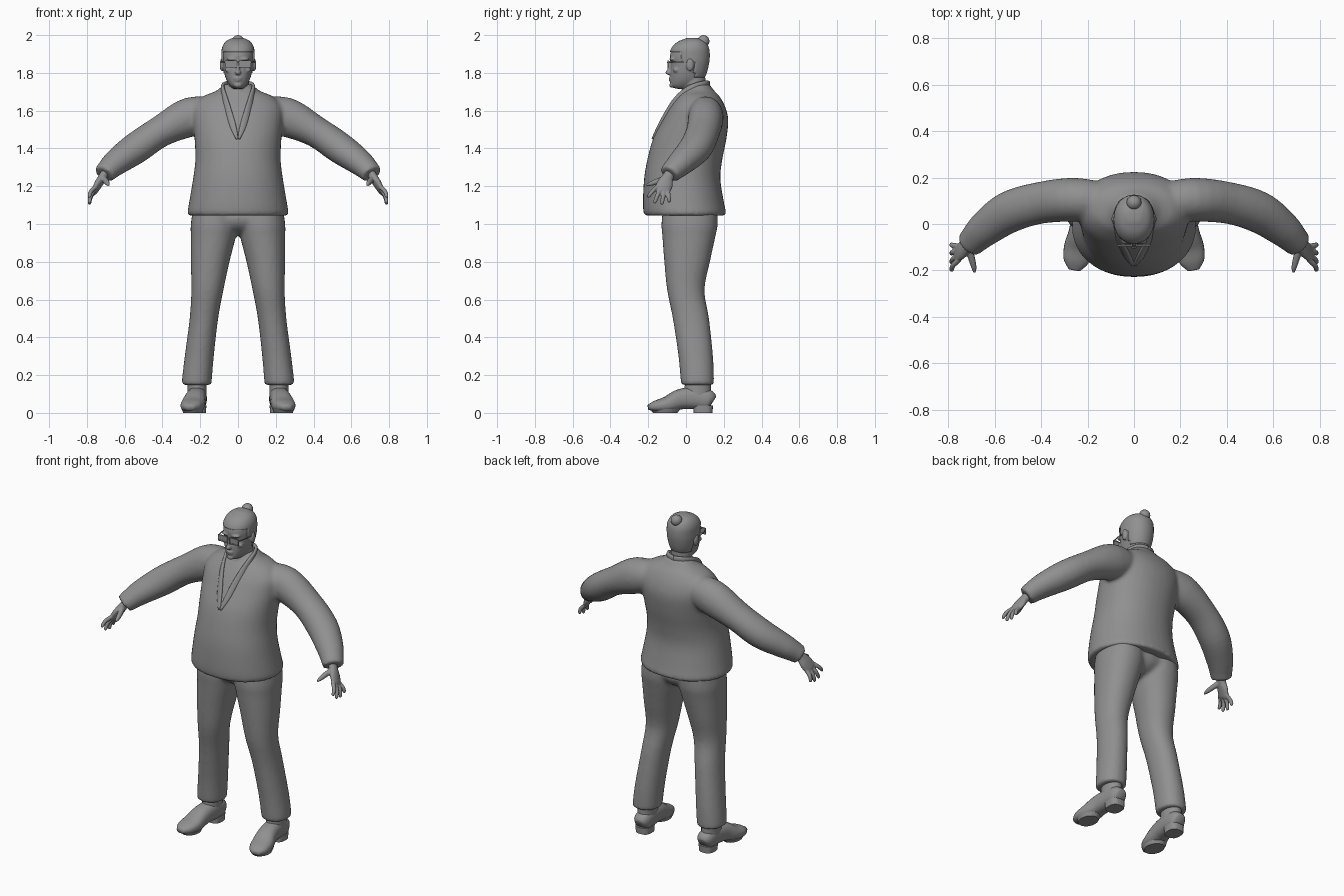
import bpy, bmesh
from math import cos, sin, pi, copysign
from mathutils import Vector, Matrix

cube = bpy.data.objects.get("Cube")
if cube:
    bpy.data.objects.remove(cube, do_unlink=True)

grey = bpy.data.materials.new("plain grey")
grey.use_nodes = True
colour = (0.28, 0.28, 0.28, 1)
grey.diffuse_color = colour
for node in grey.node_tree.nodes:
    if node.type == 'BSDF_PRINCIPLED':
        node.inputs["Base Color"].default_value = colour


def dense(rings, steps):
    """Catmull-Rom interpolation through rings of numbers."""
    out = []
    for i in range(len(rings) - 1):
        a, b, c, d = (rings[max(0, min(len(rings) - 1, i + k))] for k in (-1, 0, 1, 2))
        for s in range(steps):
            t = s / steps
            out.append([q + 0.5 * t * (r - p + t * (2 * p - 5 * q + 4 * r - w + t * (3 * (q - r) + w - p)))
                        for p, q, r, w in zip(a, b, c, d)])
    return out + [list(rings[-1])]


def loft(bm, rings, ref=None, segs=24, steps=4, power=2.0):
    """Closed tube through (x, y, z, radius_u, radius_v); level rings if ref is None."""
    rows = dense(rings, steps)
    pts = [Vector(r[:3]) for r in rows]
    loops = []
    for i, r in enumerate(rows):
        u, v = Vector((1, 0, 0)), Vector((0, 1, 0))
        if ref:
            t = (pts[min(i + 1, len(pts) - 1)] - pts[max(i - 1, 0)]).normalized()
            u = t.cross(Vector(ref(pts[i]) if callable(ref) else ref)).normalized()
            v = t.cross(u)
        loop = []
        for k in range(segs):
            c, s = cos(2 * pi * k / segs), sin(2 * pi * k / segs)
            c, s = (copysign(abs(w) ** (2 / power), w) for w in (c, s))
            loop.append(bm.verts.new(pts[i] + u * (c * max(r[3], .001)) + v * (s * max(r[4], .001))))
        loops.append(loop)
    for a, b in zip(loops, loops[1:]):
        for k in range(segs):
            n = (k + 1) % segs
            bm.faces.new((a[k], a[n], b[n], b[k]))
    bm.faces.new(loops[0][::-1])
    bm.faces.new(loops[-1])


def ball(bm, loc, size):
    bmesh.ops.create_uvsphere(bm, u_segments=20, v_segments=12, radius=1,
                              matrix=Matrix.Translation(loc) @ Matrix.Diagonal((*size, 1)))


def box(bm, loc, size):
    bmesh.ops.create_cube(bm, size=1, matrix=Matrix.Translation(loc) @ Matrix.Diagonal((*size, 1)))


def make(name, bm, mirror=False, voxel=0, relax=0, smooth=True):
    bmesh.ops.recalc_face_normals(bm, faces=bm.faces[:])
    mesh = bpy.data.meshes.new(name)
    bm.to_mesh(mesh)
    bm.free()
    mesh.materials.append(grey)
    for p in mesh.polygons:
        p.use_smooth = smooth
    obj = bpy.data.objects.new(name, mesh)
    bpy.context.scene.collection.objects.link(obj)
    if mirror:
        obj.modifiers.new("mirror", 'MIRROR').use_mirror_merge = False
    if voxel:
        m = obj.modifiers.new("fuse", 'REMESH')
        m.mode, m.voxel_size, m.use_smooth_shade = 'VOXEL', voxel, True
        m = obj.modifiers.new("relax", 'SMOOTH')
        m.factor, m.iterations = 0.5, relax
    return obj


def level(z, front, back, inner, outer):
    """Level ring from its four extents."""
    return ((inner + outer) / 2, (front + back) / 2, z, (outer - inner) / 2, (back - front) / 2)


# Jacket: body and sleeves fused together
bm = bmesh.new()
body = [(1.045, -.218, .208, .262), (1.06, -.225, .212, .268), (1.12, -.228, .2, .258),
        (1.24, -.222, .182, .238), (1.34, -.205, .192, .226), (1.45, -.175, .214, .23),
        (1.55, -.125, .224, .24), (1.62, -.085, .208, .235), (1.675, -.045, .178, .185),
        (1.705, -.022, .15, .115), (1.74, .0, .125, .075)]
loft(bm, [level(z, f, b, -w, w) for z, f, b, w in body], segs=40, power=2.15)
for s in (1, -1):
    loft(bm, [(s * x, y, z, a, b) for x, y, z, a, b in (
        (.10, .09, 1.59, .08, .075), (.25, .105, 1.568, .094, .104), (.41, .09, 1.49, .09, .083),
        (.54, .05, 1.402, .09, .083), (.64, -.02, 1.33, .077, .07), (.69, -.068, 1.285, .064, .058),
        (.71, -.088, 1.262, .06, .054))], ref=(0, 0, 1))
jacket = make("jacket", bm, voxel=.011, relax=6)

# Lapels: a flat band round the neck and down to the closing point
solid = jacket.evaluated_get(bpy.context.evaluated_depsgraph_get())
path = [(0, .118, 1.742), (.05, .1, 1.742), (.078, .05, 1.73), (.08, .0, 1.705)]
for x, z in ((.068, 1.66), (.05, 1.6), (.027, 1.52), (.004, 1.45)):
    hit, loc, normal, index = solid.ray_cast(Vector((x, -1, z)), Vector((0, 1, 0)))
    path.append((x, loc.y if hit else -.15, z))
bm = bmesh.new()
loft(bm, [(*p, .017 if p[2] > 1.5 else .007, .009) for p in path],
     ref=lambda p: (p.x, p.y - .04, 0), segs=12, power=3)
make("lapels", bm, mirror=True)

# Shirt collar
bm = bmesh.new()
loft(bm, [(0, .035, 1.65, .08, .085), (0, .042, 1.70, .071, .07), (0, .045, 1.72, .066, .064)], segs=32)
make("shirt_collar", bm)

# Trousers: two legs fused at the seat
bm = bmesh.new()
legs = [(1.10, -.12, .165, .0, .235), (1.0, -.13, .168, .0, .25), (.93, -.125, .155, .012, .25),
        (.8, -.115, .127, .045, .25), (.65, -.10, .098, .077, .247), (.5, -.07, .122, .105, .256),
        (.3, -.04, .143, .128, .282), (.17, -.028, .148, .139, .297), (.148, -.022, .144, .143, .293)]
for s in (1, -1):
    loft(bm, [(s * r[0], *r[1:]) for r in (level(*g) for g in legs)], segs=32, power=2.15)
ball(bm, (0, .02, 1.03), (.2, .142, .092))
make("trousers", bm, voxel=.011, relax=5)

# Shoes
bm = bmesh.new()
loft(bm, [(.215, .142, .058, .03, .03), (.215, .12, .068, .048, .053), (.217, .05, .078, .052, .058),
          (.225, -.03, .072, .055, .054), (.238, -.10, .045, .063, .042), (.25, -.16, .035, .054, .03),
          (.257, -.198, .03, .025, .014)], ref=(0, 0, 1), power=2.4)
loft(bm, [(.217, .06, .08, .05, .075), (.217, .062, .13, .05, .07), (.217, .065, .2, .052, .068)])
make("shoes", bm, mirror=True)

# Shoe heels and soles
bm = bmesh.new()
loft(bm, [(.215, .09, 0, .045, .05), (.215, .09, .04, .048, .053)], steps=1, power=2.8)
loft(bm, [(.24, -.11, 0, .05, .065), (.24, -.11, .02, .058, .08)], steps=1)
make("shoe_heels", bm, mirror=True, smooth=False)

# Hands: palm, four fingers and thumb
bm = bmesh.new()
out = (.85, .2, .4)
loft(bm, [(.69, -.068, 1.29, .028, .024), (.715, -.095, 1.25, .03, .023), (.737, -.11, 1.215, .042, .021),
          (.757, -.125, 1.18, .041, .016), (.762, -.13, 1.17, .034, .01)], ref=out)
tips = [(-.203, 1.142), (-.168, 1.11), (-.128, 1.103), (-.088, 1.116)]
for k, (y, z) in enumerate(tips):
    start = Vector((.752, -.153 + .019 * k, 1.198 - .008 * k))
    end = Vector((.79, y, z))
    joint = start.lerp(end, .5) + Vector((.008, 0, .002))
    loft(bm, [(*start, .012, .012), (*joint, .0115, .0115), (*start.lerp(end, .9), .0095, .0095),
              (*end, .004, .004)], ref=out, segs=12)
loft(bm, [(.715, -.1, 1.245, .016, .016), (.7, -.145, 1.228, .016, .015), (.69, -.185, 1.214, .012, .012),
          (.686, -.21, 1.205, .005, .005)], ref=(1, 0, 0), segs=12)
make("hands", bm, mirror=True, voxel=.004, relax=3)

# Head with neck, ears and facial features
skull = [(1.716, -.055, .03, .024), (1.732, -.08, .06, .042), (1.76, -.083, .085, .06),
         (1.80, -.083, .105, .073), (1.85, -.08, .117, .081), (1.89, -.085, .121, .083),
         (1.93, -.072, .117, .08), (1.96, -.042, .1, .064), (1.977, 0, .068, .036),
         (1.981, .02, .045, .012)]
skull = [level(z, f, b, -w, w) for z, f, b, w in skull]
bm = bmesh.new()
loft(bm, skull, segs=32, power=2.15)
loft(bm, [(0, .055, 1.62, .07, .07), (0, .046, 1.70, .062, .06), (0, .042, 1.79, .058, .06)])
ball(bm, (0, -.089, 1.802), (.016, .021, .013))
ball(bm, (0, -.084, 1.83), (.009, .015, .034))
ball(bm, (0, -.083, 1.772), (.022, .01, .005))
ball(bm, (0, -.081, 1.761), (.019, .01, .006))
ball(bm, (0, -.073, 1.735), (.022, .016, .014))
for s in (1, -1):
    ball(bm, (s * .03, -.072, 1.873), (.03, .016, .009))
    ball(bm, (s * .05, -.052, 1.815), (.018, .016, .014))
    ball(bm, (s * .086, .022, 1.842), (.011, .02, .034))
make("head", bm, voxel=.005, relax=3)

# Hair: a shell over the skull, trimmed at the hairline
bm = bmesh.new()
loft(bm, skull, segs=48, steps=6, power=2.15)
bmesh.ops.recalc_face_normals(bm, faces=bm.faces[:])
bm.normal_update()
for v, n in [(v, v.normal.copy()) for v in bm.verts]:
    v.co += n * .005


def bare(p):
    behind_ear = p.y > .045 and p.z > 1.775
    sideburn = p.y > -.025 and p.z > 1.855
    return not (p.z > 1.91 or behind_ear or sideburn)


bmesh.ops.delete(bm, geom=[f for f in bm.faces if bare(f.calc_center_median())], context='FACES')
hair = make("hair", bm)
shell = hair.modifiers.new("thickness", 'SOLIDIFY')
shell.thickness, shell.offset = .008, -1

# Hair bun with its tie
bm = bmesh.new()
ball(bm, (0, .092, 1.968), (.032, .032, .032))
loft(bm, [(0, .066, 1.945, .022, .022), (0, .084, 1.96, .019, .019)], ref=(1, 0, 0), segs=16)
make("hair_bun", bm)

# Glasses: rims, lenses, bridge and temples
bm = bmesh.new()
for z in (1.831, 1.864):
    box(bm, (.038, -.094, z), (.062, .007, .005))
for x in (.009, .067):
    box(bm, (x, -.094, 1.8475), (.005, .007, .036))
box(bm, (.038, -.094, 1.8475), (.056, .002, .031))
box(bm, (.003, -.097, 1.856), (.012, .006, .005))
loft(bm, [(.068, -.093, 1.857, .003, .004), (.08, -.05, 1.857, .002, .003),
          (.088, .015, 1.857, .002, .003)], ref=(0, 0, 1), segs=8)
make("glasses", bm, mirror=True, smooth=False)
